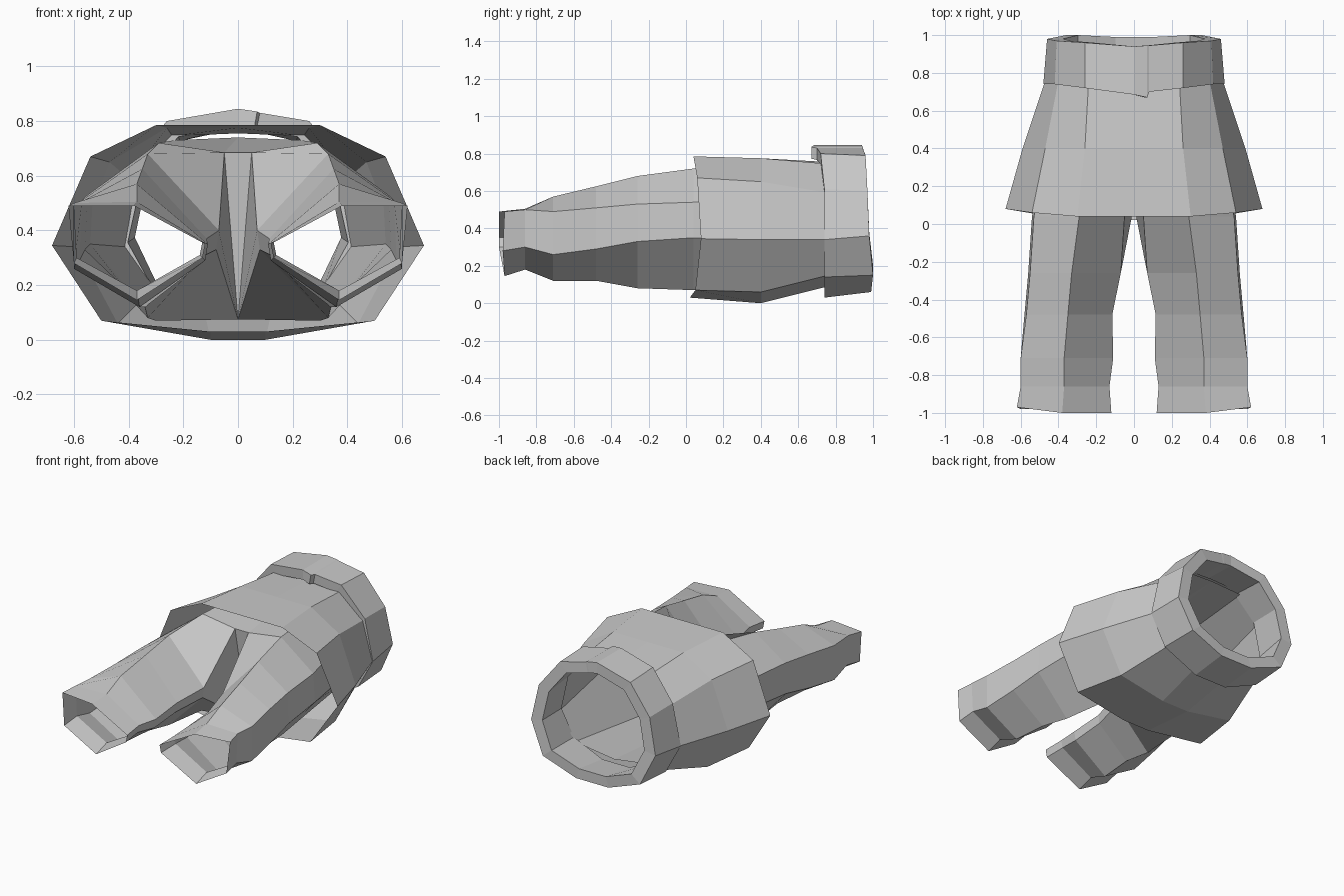
import bpy, bmesh

cube = bpy.data.objects.get("Cube")
if cube:
    bpy.data.objects.remove(cube, do_unlink=True)

# Single plain cloth colour
cloth = bpy.data.materials.new("plain_grey_cloth")
cloth.use_nodes = True
grey = (0.6, 0.6, 0.6, 1.0)
cloth.diffuse_color = grey
cloth.node_tree.nodes["Principled BSDF"].inputs["Base Color"].default_value = grey


def make_object(name, bm, mirrored):
    """Turn a bmesh into a flat shaded object, optionally mirrored across x."""
    bmesh.ops.remove_doubles(bm, verts=bm.verts, dist=0.0005)
    bmesh.ops.recalc_face_normals(bm, faces=bm.faces)
    mesh = bpy.data.meshes.new(name)
    bm.to_mesh(mesh)
    bm.free()
    mesh.materials.append(cloth)
    obj = bpy.data.objects.new(name, mesh)
    bpy.context.collection.objects.link(obj)
    if mirrored:
        mod = obj.modifiers.new("mirror_halves", 'MIRROR')
        mod.use_mirror_merge = True
    return obj


def loft(bm, rings, closed):
    """Bridge successive cross-sections that have equal point counts."""
    loops = [[bm.verts.new(p) for p in ring] for ring in rings]
    count = len(loops[0])
    for a, b in zip(loops, loops[1:]):
        for i in range(count if closed else count - 1):
            j = (i + 1) % count
            bm.faces.new((a[i], a[j], b[j], b[i]))
    return loops


def section(y, points):
    return [(x, y, z) for x, z in points]


# Trousers: sections run outer top, top, inner high, inner low, bottom, outer low
cuff = [(.62, -.97, .49), (.38, -1, .49), (.12, -1, .35),
        (.13, -1, .30), (.37, -.97, .145), (.6, -.98, .28)]
leg = [cuff,
       section(-.86, [(.6, .5), (.37, .505), (.13, .36), (.14, .31), (.37, .18), (.59, .3)]),
       section(-.71, [(.6, .49), (.37, .57), (.11, .35), (.12, .29), (.36, .12), (.6, .26)]),
       section(-.48, [(.57, .51), (.35, .625), (.115, .37), (.12, .31), (.34, .12), (.58, .29)]),
       section(-.26, [(.55, .53), (.33, .68), (.07, .4), (.08, .33), (.33, .08), (.56, .33)]),
       [(.53, .04, .54), (.29, .04, .72), (.05, .04, .685),
        (0, .1, .075), (.3, .04, .07), (.54, .04, .35)]]
bm = bmesh.new()
hip = loft(bm, leg, True)[-1]

# Pelvis continues from the hips to the waist, open at the back
waist = [bm.verts.new(p) for p in section(
    .76, [(0, .74), (.23, .73), (.37, .57), (.41, .34), (.29, .17), (0, .13)])]
rim = [hip[2], hip[1], hip[0], hip[5], hip[4], hip[3]]
for i in range(5):
    bm.faces.new((rim[i], rim[i + 1], waist[i + 1], waist[i]))
# Crotch strip between the legs
seam = bm.verts.new((0, .04, .685))
bm.faces.new((hip[2], seam, hip[3]))
bm.faces.new((hip[2], waist[0], seam))
make_object("trousers", bm, True)

# Flared overskirt, open at the hem
hem = [(0, .04, .785), (.3, .04, .785), (.54, .06, .67), (.68, .08, .345),
       (.5, .05, .07), (.1, .02, .03), (0, .02, .03)]
skirt = [hem,
         section(.4, [(0, .775), (.26, .775), (.47, .65), (.59, .34),
                      (.44, .06), (.1, 0), (0, 0)]),
         section(.76, [(0, .755), (.24, .745), (.4, .59), (.47, .34),
                       (.35, .15), (.12, .09), (0, .09)])]
bm = bmesh.new()
loft(bm, skirt, False)
make_object("overskirt", bm, True)

# Waistband: thick ring with a small overlapping step at the top front edge
front_half = [(.26, .72, .8), (.42, .74, .61), (.48, .74, .34),
              (.37, .74, .14), (.12, .74, .03)]
back_half = [(.26, .96, .79), (.41, .97, .6), (.46, .98, .36),
             (.36, 1, .15), (.12, .99, .06)]


def band_ring(half, top):
    return top + half + [(-x, y, z) for x, y, z in reversed(half)]


def shrink(ring, factor):
    return [(x * factor, y, .44 + (z - .44) * factor) for x, y, z in ring]


front = band_ring(front_half, [(0, .685, .845), (.07, .67, .835), (.08, .7, .83)])
back = band_ring(back_half, [(0, .94, .845), (.07, .945, .835), (.08, .945, .83)])
bm = bmesh.new()
loft(bm, [front, back, shrink(back, .82), shrink(front, .84), front], True)
make_object("waistband", bm, False)
